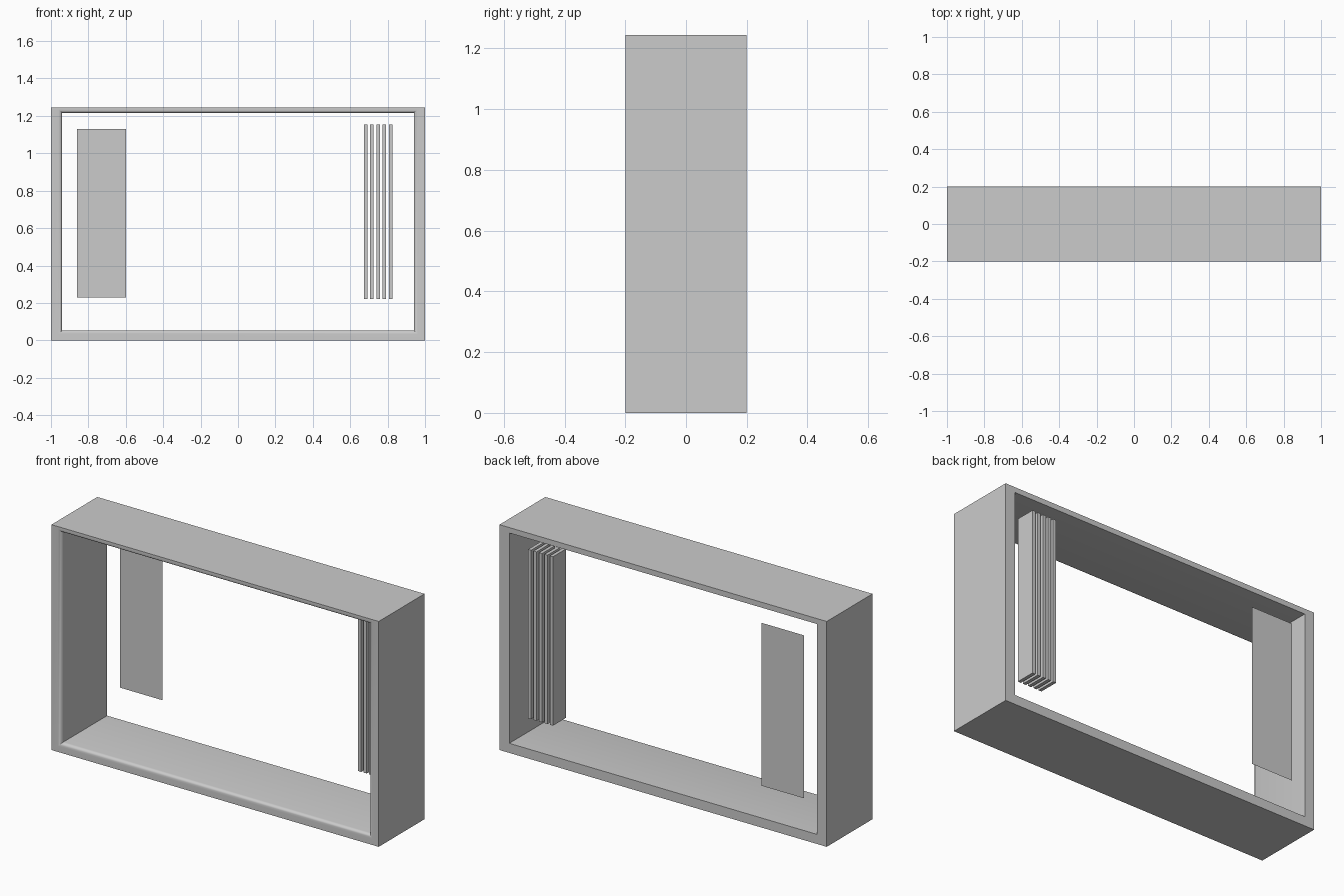
import bpy, bmesh
from mathutils import Vector

if "Cube" in bpy.data.objects:
    bpy.data.objects.remove(bpy.data.objects["Cube"])


def finish(name, bm):
    bmesh.ops.recalc_face_normals(bm, faces=bm.faces)
    mesh = bpy.data.meshes.new(name)
    bm.to_mesh(mesh)
    bm.free()
    obj = bpy.data.objects.new(name, mesh)
    bpy.context.collection.objects.link(obj)
    return obj


def box(name, lo, hi):
    lo, hi = Vector(lo), Vector(hi)
    bm = bmesh.new()
    bmesh.ops.create_cube(bm, size=1)
    bmesh.ops.scale(bm, vec=hi - lo, verts=bm.verts)
    bmesh.ops.translate(bm, vec=(lo + hi) / 2, verts=bm.verts)
    return finish(name, bm)


# Window surround: rectangular tube, open at front and back
bm = bmesh.new()


def ring(x, z0, z1, y):
    return [bm.verts.new(p) for p in ((-x, y, z0), (x, y, z0), (x, y, z1), (-x, y, z1))]


outer, inner = (1.0, 0.0, 1.245), (0.94, 0.053, 1.215)
rings = [ring(*outer, -0.2), ring(*outer, 0.2), ring(*inner, 0.2), ring(*inner, -0.2)]
for k in range(4):
    a, b = rings[k], rings[(k + 1) % 4]
    for i in range(4):
        j = (i + 1) % 4
        bm.faces.new((a[i], a[j], b[j], b[i]))

# Softened inner edge on the front
front = rings[3]
edges = [e for e in bm.edges if all(v in front for v in e.verts)]
bmesh.ops.bevel(bm, geom=edges, offset=0.02, segments=4, profile=0.5, affect='EDGES')
frame = finish("window_frame", bm)
bpy.context.view_layer.objects.active = frame
frame.select_set(True)
bpy.ops.object.shade_smooth_by_angle()

# Thin flat panel on the left, flush with the back
bm = bmesh.new()
corners = ((-0.86, 0.23), (-0.6, 0.23), (-0.6, 1.13), (-0.86, 1.13))
bm.faces.new([bm.verts.new((x, 0.198, z)) for x, z in corners])
finish("flat_panel", bm)

# Row of upright slats on the right
for i in range(5):
    x = 0.673 + i * 0.0335
    box(f"slat_{i + 1}", (x, 0.087, 0.222), (x + 0.019, 0.2, 1.155))
